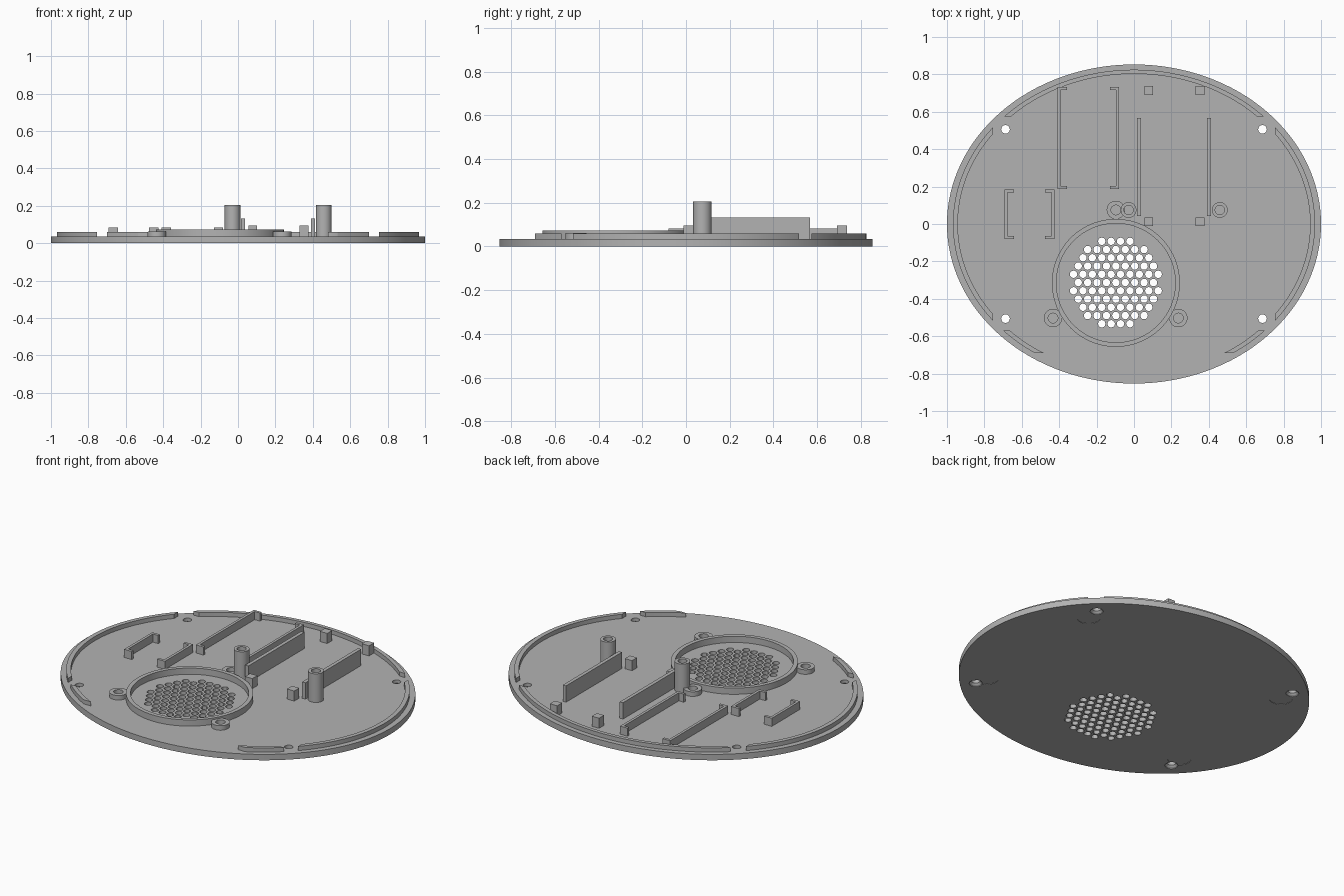
import bpy, bmesh
from math import sin, cos, asin, acos, pi, radians

cube = bpy.data.objects.get("Cube")
if cube:
    bpy.data.objects.remove(cube)

grey = bpy.data.materials.new("matte_grey")
grey.use_nodes = True
grey.diffuse_color = (0.45, 0.45, 0.45, 1)
grey.node_tree.nodes["Principled BSDF"].inputs["Base Color"].default_value = (0.45, 0.45, 0.45, 1)

TOP = 0.035           # upper face of the plate
BASE = TOP - 0.004    # raised parts sink slightly into the plate


def finish(name, bm):
    bmesh.ops.recalc_face_normals(bm, faces=bm.faces)
    mesh = bpy.data.meshes.new(name)
    bm.to_mesh(mesh)
    bm.free()
    mesh.materials.append(grey)
    ob = bpy.data.objects.new(name, mesh)
    bpy.context.collection.objects.link(ob)
    return ob


def smooth(ob):
    bpy.ops.object.select_all(action='DESELECT')
    ob.select_set(True)
    bpy.context.view_layer.objects.active = ob
    bpy.ops.object.shade_smooth_by_angle(angle=radians(30))


def prism(name, outline, z0, z1):
    bm = bmesh.new()
    face = bm.faces.new([bm.verts.new((x, y, z0)) for x, y in outline])
    up = bmesh.ops.extrude_face_region(bm, geom=[face])
    bmesh.ops.translate(bm, vec=(0, 0, z1 - z0),
                        verts=[v for v in up["geom"] if isinstance(v, bmesh.types.BMVert)])
    return finish(name, bm)


def box(name, x0, x1, y0, y1, top):
    return prism(name, [(x0, y0), (x1, y0), (x1, y1), (x0, y1)], BASE, top)


def lathe(bm, x, y, profile, n, closed=False):
    """Turn (radius, z) pairs around a vertical axis; cap the ends unless closed."""
    rings = [[bm.verts.new((x + r * cos(2 * pi * i / n), y + r * sin(2 * pi * i / n), z))
              for i in range(n)] for r, z in profile]
    pairs = list(zip(rings, rings[1:]))
    if closed:
        pairs.append((rings[-1], rings[0]))
    else:
        bm.faces.new(rings[0][::-1])
        bm.faces.new(rings[-1])
    for a, b in pairs:
        for i in range(n):
            j = (i + 1) % n
            bm.faces.new((a[i], a[j], b[j], b[i]))


def tube(name, x, y, outer, inner, top, n=40):
    bm = bmesh.new()
    lathe(bm, x, y, [(outer, BASE), (outer, top), (inner, top), (inner, BASE)], n, True)
    smooth(finish(name, bm))


def arc(a, b, t0, t1, n=48):
    return [(a * cos(t0 + (t1 - t0) * i / n), b * sin(t0 + (t1 - t0) * i / n))
            for i in range(n + 1)]


def cut(target, cutter):
    bpy.context.view_layer.objects.active = target
    mod = target.modifiers.new("cut", 'BOOLEAN')
    mod.operation = 'DIFFERENCE'
    mod.solver = 'EXACT'
    mod.object = cutter
    cutter.hide_render = True
    bpy.ops.object.modifier_apply(modifier=mod.name)
    bpy.data.objects.remove(cutter)


# Elliptical plate
plate = prism("base_plate", arc(1, 0.853, 0, 2 * pi, 128)[:-1], 0, TOP)

# Speaker grille perforations and countersunk screw holes
SX, SY = -0.097, -0.313
holes = bmesh.new()
for row, count in enumerate((4, 7, 8, 9, 10, 9, 10, 9, 8, 7, 4)):
    for k in range(count):
        lathe(holes, SX + (k - (count - 1) / 2) * 0.0503, SY + (5 - row) * 0.0441,
              [(0.02, -0.05), (0.02, 0.1)], 12)
for sx in (-1, 1):
    for sy in (-1, 1):
        lathe(holes, sx * 0.687, sy * 0.506,
              [(0.035, -0.05), (0.035, 0.004), (0.023, 0.016), (0.023, 0.1)], 24)
cut(plate, finish("hole_cutter", holes))

# Shallow round foot recesses underneath
feet = bmesh.new()
for sx in (-1, 1):
    for sy in (-1, 1):
        lathe(feet, sx * 0.675, sy * 0.425, [(0.063, -0.05), (0.063, 0.002)], 32)
cut(plate, finish("foot_cutter", feet))
smooth(plate)

# Rim lip: an elliptical band interrupted around the screws and at the front
OUT, INN = (0.968, 0.825), (0.942, 0.803)


def lip(name, limits):
    (o0, o1), (i0, i1) = limits(*OUT), limits(*INN)
    smooth(prism(name, arc(*OUT, o0, o1) + arc(*INN, i0, i1)[::-1], BASE, 0.06))


lip("back_lip", lambda a, b: (asin(0.575 / b), pi - asin(0.575 / b)))
lip("left_lip", lambda a, b: (-acos(0.755 / a), acos(0.755 / a)))
lip("right_lip", lambda a, b: (pi - acos(0.755 / a), pi + acos(0.755 / a)))
lip("front_left_lip", lambda a, b: (-asin(0.69 / b), -asin(0.57 / b)))
lip("front_right_lip", lambda a, b: (pi + asin(0.57 / b), pi + asin(0.69 / b)))

# Speaker ring with its three screw bosses
tube("speaker_ring", SX, -0.315, 0.342, 0.318, 0.072, 96)
for side, x, y in (("right", -0.433, -0.503), ("left", 0.237, -0.503), ("back", SX, 0.075)):
    tube("speaker_boss_" + side, x, y, 0.049, 0.026, 0.062)

# Tall screw posts
tube("right_post", -0.029, 0.075, 0.042, 0.025, 0.205)
tube("left_post", 0.459, 0.075, 0.042, 0.025, 0.205)

# Board walls and corner blocks
for side, x in (("right", 0.017), ("left", 0.391)):
    box("board_wall_" + side, x, x + 0.021, 0.043, 0.567, 0.132)
for i, x in enumerate((0.055, 0.33)):
    for j, (y, top) in enumerate(((-0.012, 0.095), (0.69, 0.095))):
        box(f"support_block_{i}_{j}", x, x + 0.047, y, y + 0.047, top)


# C-shaped brackets facing each other in pairs
def bracket(name, back, tip, y0, y1, top):
    w = 0.016
    inner = back + (w if tip > back else -w)
    prism(name, [(back, y0), (tip, y0), (tip, y0 + w), (inner, y0 + w),
                 (inner, y1 - w), (tip, y1 - w), (tip, y1), (back, y1)], BASE, top)


bracket("long_bracket_right", -0.408, -0.358, 0.188, 0.732, 0.083)
bracket("long_bracket_left", -0.08, -0.128, 0.188, 0.732, 0.083)
bracket("short_bracket_right", -0.692, -0.642, -0.08, 0.184, 0.083)
bracket("short_bracket_left", -0.424, -0.476, -0.08, 0.184, 0.083)
